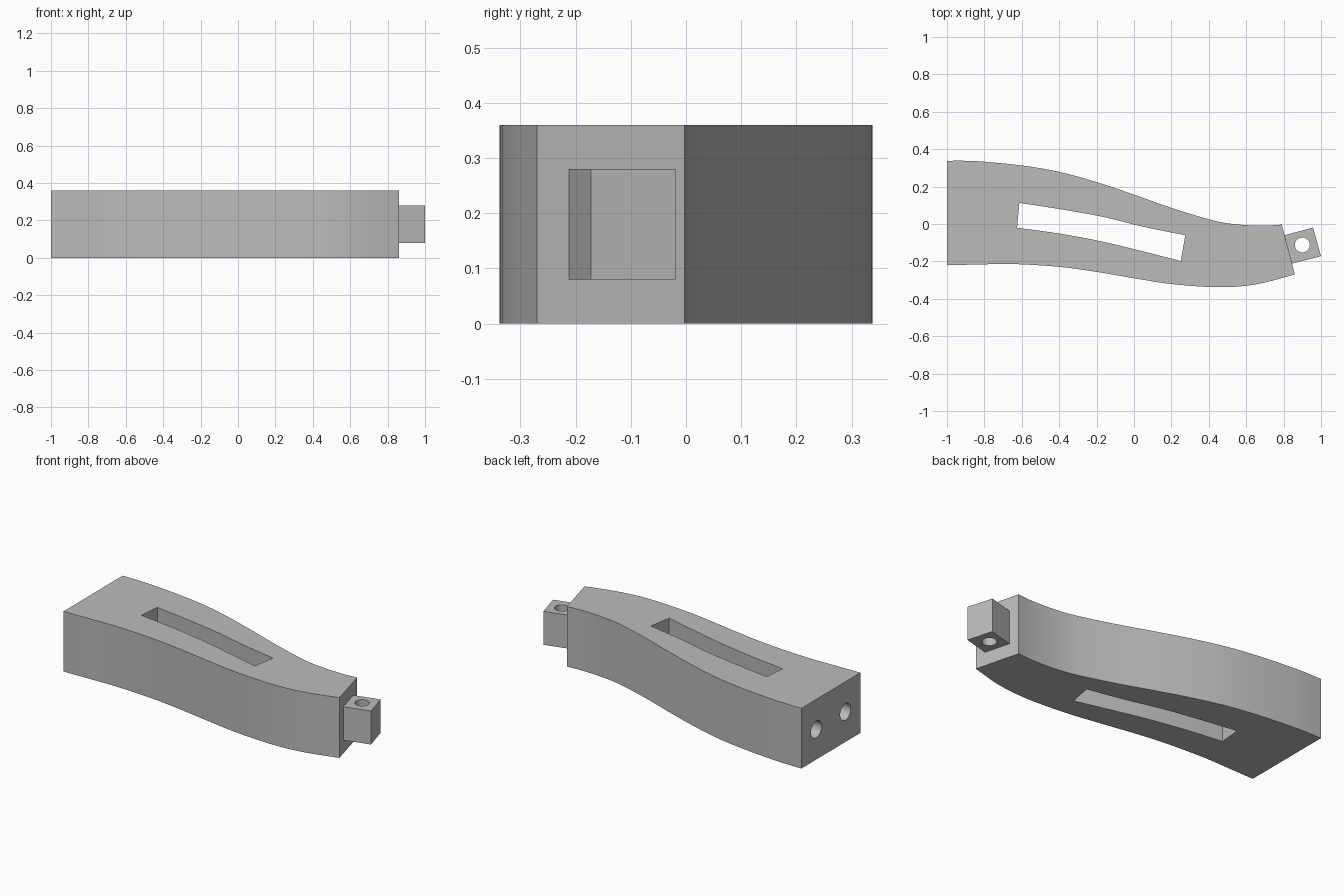
import bpy
import bmesh
import math
from mathutils import Vector, Matrix

if "Cube" in bpy.data.objects:
    bpy.data.objects.remove(bpy.data.objects["Cube"])

HEIGHT = 0.36
grey = bpy.data.materials.new("plain grey")
grey.use_nodes = True
grey.diffuse_color = (0.5, 0.5, 0.5, 1)
grey.node_tree.nodes["Principled BSDF"].inputs["Base Color"].default_value = (0.5, 0.5, 0.5, 1)


def spline(points, steps=5):
    """Smooth curve through all the points."""
    p = [Vector(q) for q in points]
    p = [2 * p[0] - p[1]] + p + [2 * p[-1] - p[-2]]
    out = []
    for a, b, c, d in zip(p, p[1:], p[2:], p[3:]):
        for i in range(steps):
            t = i / steps
            out.append(0.5 * (2 * b + (c - a) * t + (2 * a - 5 * b + 4 * c - d) * t**2
                              + (3 * b - a - 3 * c + d) * t**3))
    return out + [p[-2]]


def add_object(name, bm):
    bmesh.ops.recalc_face_normals(bm, faces=bm.faces)
    mesh = bpy.data.meshes.new(name)
    bm.to_mesh(mesh)
    bm.free()
    mesh.materials.append(grey)
    obj = bpy.data.objects.new(name, mesh)
    bpy.context.collection.objects.link(obj)
    return obj


def prism(name, outline, low, high):
    bm = bmesh.new()
    face = bm.faces.new([bm.verts.new((x, y, low)) for x, y in outline])
    grown = bmesh.ops.extrude_face_region(bm, geom=[face])["geom"]
    verts = [v for v in grown if isinstance(v, bmesh.types.BMVert)]
    bmesh.ops.translate(bm, verts=verts, vec=(0, 0, high - low))
    return add_object(name, bm)


def cylinder(name, radius, depth, place, turn=Matrix()):
    bm = bmesh.new()
    bmesh.ops.create_cone(bm, cap_ends=True, segments=32, radius1=radius, radius2=radius,
                          depth=depth, matrix=Matrix.Translation(place) @ turn)
    return add_object(name, bm)


def cut(target, cutter):
    bpy.ops.object.select_all(action="DESELECT")
    bpy.context.view_layer.objects.active = target
    target.select_set(True)
    mod = target.modifiers.new("cut", "BOOLEAN")
    mod.operation = "DIFFERENCE"
    mod.solver = "EXACT"
    mod.object = cutter
    bpy.ops.object.modifier_apply(modifier=mod.name)
    bpy.data.objects.remove(cutter)


# Curved body with a slanted end
back_curve = spline([(-1, .338), (-.9, .338), (-.8, .333), (-.6, .313), (-.4, .279), (-.2, .224),
                     (0, .157), (.2, .086), (.4, .025), (.5, .004), (.6, -.006), (.7, -.009),
                     (.79, -.003)])
front_curve = spline([(-.85, -.217), (-.65, -.214), (-.4, -.229), (-.2, -.256), (0, -.29),
                      (.2, -.321), (.45, -.338), (.65, -.323), (.86, -.27)])
body = prism("body", [Vector((-1, -.22))] + front_curve + back_curve[::-1], 0, HEIGHT)

# Long slot through the body
slot_back = spline([(-.613, .113), (-.4, .08), (-.17, .039), (.05, -.015), (.274, -.06)])
slot_front = spline([(-.625, -.02), (-.4, -.051), (-.17, -.094), (.05, -.147), (.25, -.198)])
cut(body, prism("slot_cutter", slot_front + slot_back[::-1], -.1, HEIGHT + .1))

# Two round sockets in the wide end
sideways = Matrix.Rotation(math.pi / 2, 4, "Y")
for y in (.198, -.078):
    cut(body, cylinder("socket_cutter", .05, .6, (-1, y, HEIGHT / 2), sideways))

# Square tab with an upright pin hole
tab = prism("end_tab", [(.805, -.06), (.845, -.212), (1, -.172), (.957, -.019)], .08, .28)
cut(tab, cylinder("pin_cutter", .04, .6, (.9, -.112, .18)))

for obj in (body, tab):
    bpy.ops.object.select_all(action="DESELECT")
    obj.select_set(True)
    bpy.context.view_layer.objects.active = obj
    bpy.ops.object.shade_smooth_by_angle()
